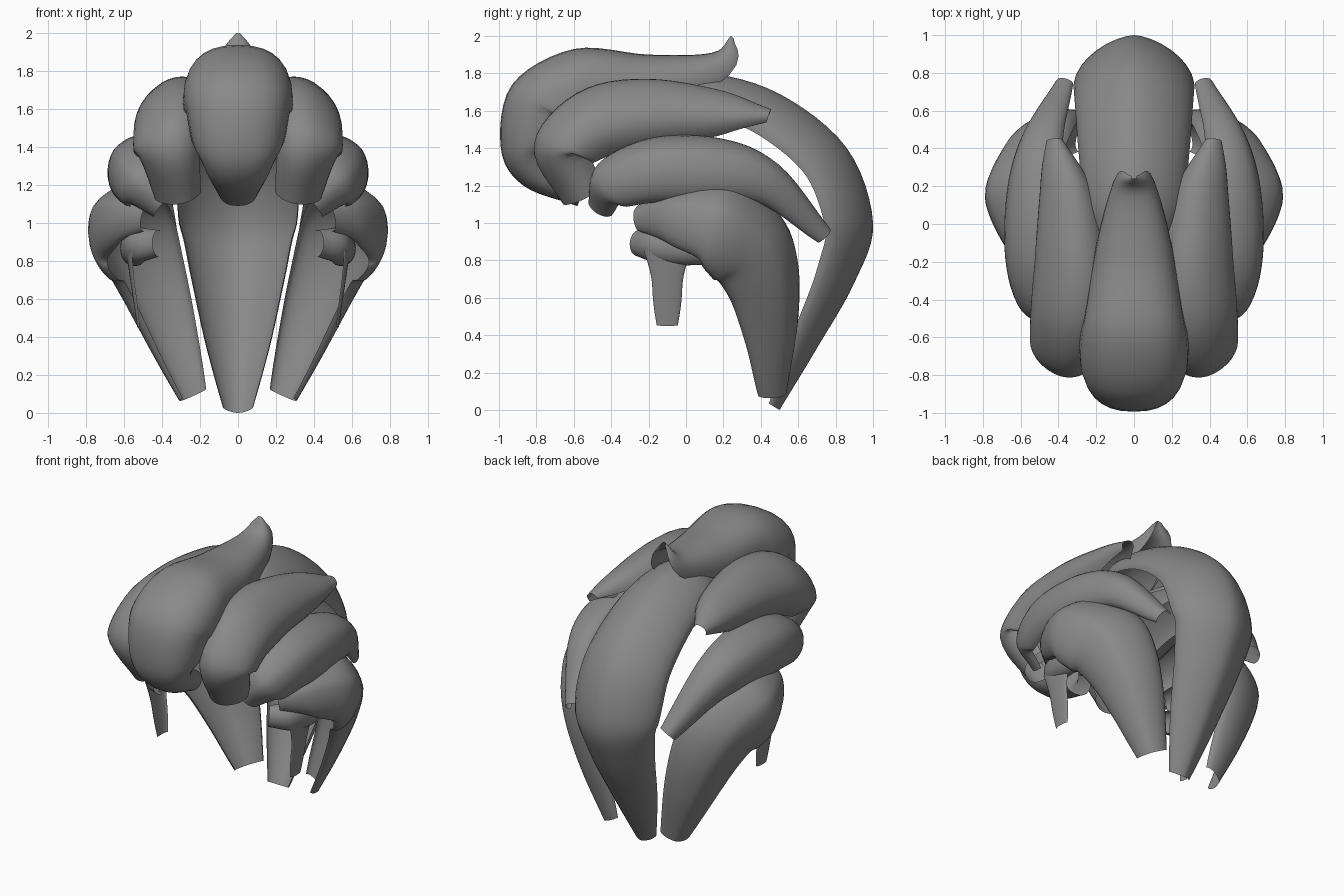
import bpy, bmesh, math
from mathutils import Vector

cube = bpy.data.objects.get("Cube")
if cube:
    bpy.data.objects.remove(cube)

grey = bpy.data.materials.new("hair_grey")
grey.use_nodes = True
grey.diffuse_color = (0.25, 0.25, 0.25, 1)
grey.node_tree.nodes["Principled BSDF"].inputs["Base Color"].default_value = grey.diffuse_color


def smooth_path(points, steps=6):
    """Catmull-Rom curve through the points, with mirrored end controls."""
    knots = [Vector(point) for point in points]
    knots = [knots[0] * 2 - knots[1]] + knots + [knots[-1] * 2 - knots[-2]]
    path = []
    for before, start, end, after in zip(knots, knots[1:], knots[2:], knots[3:]):
        start_pull = (end - before) / 2
        end_pull = (after - start) / 2
        for step in range(steps):
            t = step / steps
            ease = t * t * (3 - 2 * t)
            path.append(start.lerp(end, ease) + start_pull * t * (1 - t) ** 2
                        - end_pull * t * t * (1 - t))
    return path + [knots[-2]]


def taper(t, head, tail):
    """Full width mid-way, narrowing to the head and tail fractions."""
    toward_end = abs(2 * t - 1) ** 1.6
    return 1 - toward_end * (1 - (head if t < 0.5 else tail))


def signed_power(value, power):
    return math.copysign(abs(value) ** power, value)


def lock(name, points, core, width, depth, head, tail, ridge=1, mirror=1, spread=105, sides=18):
    """Sweep an open section along a crest, bulging away from the core.
    A ridge above one makes the section pointed, below one makes it boxy."""
    crest = smooth_path(points)
    last = len(crest) - 1
    core = Vector(core)
    bm = bmesh.new()
    rows = []
    for i, centre in enumerate(crest):
        tangent = (crest[min(i + 1, last)] - crest[max(i - 1, 0)]).normalized()
        side = tangent.cross(centre - core).normalized()
        outward = side.cross(tangent).normalized()
        scale = taper(i / last, head, tail)
        row = []
        for k in range(sides + 1):
            angle = math.radians(spread * (2 * k / sides - 1))
            across = side * width * signed_power(math.sin(angle), ridge)
            inward = outward * depth * (signed_power(math.cos(angle), ridge) - 1)
            corner = centre + (across + inward) * scale
            corner.x *= mirror
            row.append(bm.verts.new(corner))
        rows.append(row)
    for row, following in zip(rows, rows[1:]):
        for k in range(sides):
            corners = [row[k], row[k + 1], following[k + 1], following[k]]
            face = bm.faces.new(corners[::mirror])
            face.smooth = True
    mesh = bpy.data.meshes.new(name)
    bm.to_mesh(mesh)
    bm.free()
    mesh.materials.append(grey)
    bpy.context.collection.objects.link(bpy.data.objects.new(name, mesh))


def centre_lock(name, outline, core, **shape):
    """A lock on the middle plane, outlined from the side as (y, z)."""
    lock(name, [(0, y, z) for y, z in outline], core, **shape)


def lock_pair(name, points, core, **shape):
    """The same lock on both sides of the head."""
    for label, mirror in (("left", 1), ("right", -1)):
        lock(label + "_" + name, points, core, mirror=mirror, **shape)


# Central quiff with upturned tip
centre_lock("front_quiff",
            [(0.24, 2), (0.14, 1.91), (-0.2, 1.9), (-0.6, 1.93),
             (-0.93, 1.74), (-0.99, 1.4), (-0.87, 1.2), (-0.58, 1.09)],
            core=(0, 0.3, 1.4), width=0.29, depth=0.25, head=0.05, tail=0.35,
            ridge=0.85, spread=115)

# Wide back lock running down to the nape
centre_lock("back_lock",
            [(-0.2, 1.72), (0.1, 1.8), (0.5, 1.69), (0.86, 1.4),
             (1, 1), (0.9, 0.68), (0.7, 0.33), (0.5, 0)],
            core=(0, 0, 0.9), width=0.32, depth=0.24, head=0.7, tail=0.25,
            ridge=1.25, spread=100)

# Paired side locks, from the crown down to the temples
lock_pair("upper_lock",
          [(0.44, 0.45, 1.6), (0.43, 0.2, 1.67), (0.44, -0.2, 1.71),
           (0.46, -0.55, 1.64), (0.46, -0.77, 1.4), (0.38, -0.62, 1.1)],
          core=(0.1, -0.3, 1.3), width=0.22, depth=0.19, head=0.2, tail=0.6, ridge=0.9)
lock_pair("middle_lock",
          [(0.4, -0.52, 1.1), (0.57, -0.48, 1.25), (0.65, -0.2, 1.37),
           (0.64, 0.2, 1.37), (0.56, 0.5, 1.26), (0.4, 0.77, 0.95)],
          core=(0.1, 0, 1), width=0.2, depth=0.17, head=0.5, tail=0.3, ridge=1.15)
lock_pair("lower_lock",
          [(0.5, -0.28, 1.06), (0.67, -0.1, 1.1), (0.77, 0.18, 1.07),
           (0.68, 0.42, 0.92), (0.58, 0.52, 0.7), (0.44, 0.54, 0.4), (0.28, 0.51, 0.07)],
          core=(0.1, 0.1, 0.75), width=0.28, depth=0.2, head=0.3, tail=0.35, ridge=1.25)

# Temple rolls and the thin sideburns hanging from them
lock_pair("temple_roll",
          [(0.45, -0.3, 0.9), (0.58, -0.2, 0.89), (0.62, 0, 0.87), (0.57, 0.2, 0.85)],
          core=(0.1, 0, 0.85), width=0.1, depth=0.08, head=0.7, tail=0.7)
lock_pair("sideburn",
          [(0.59, -0.1, 0.85), (0.56, -0.1, 0.65), (0.53, -0.1, 0.45)],
          core=(0, -0.1, 0.7), width=0.08, depth=0.02, head=1.6, tail=0.7, spread=90)
